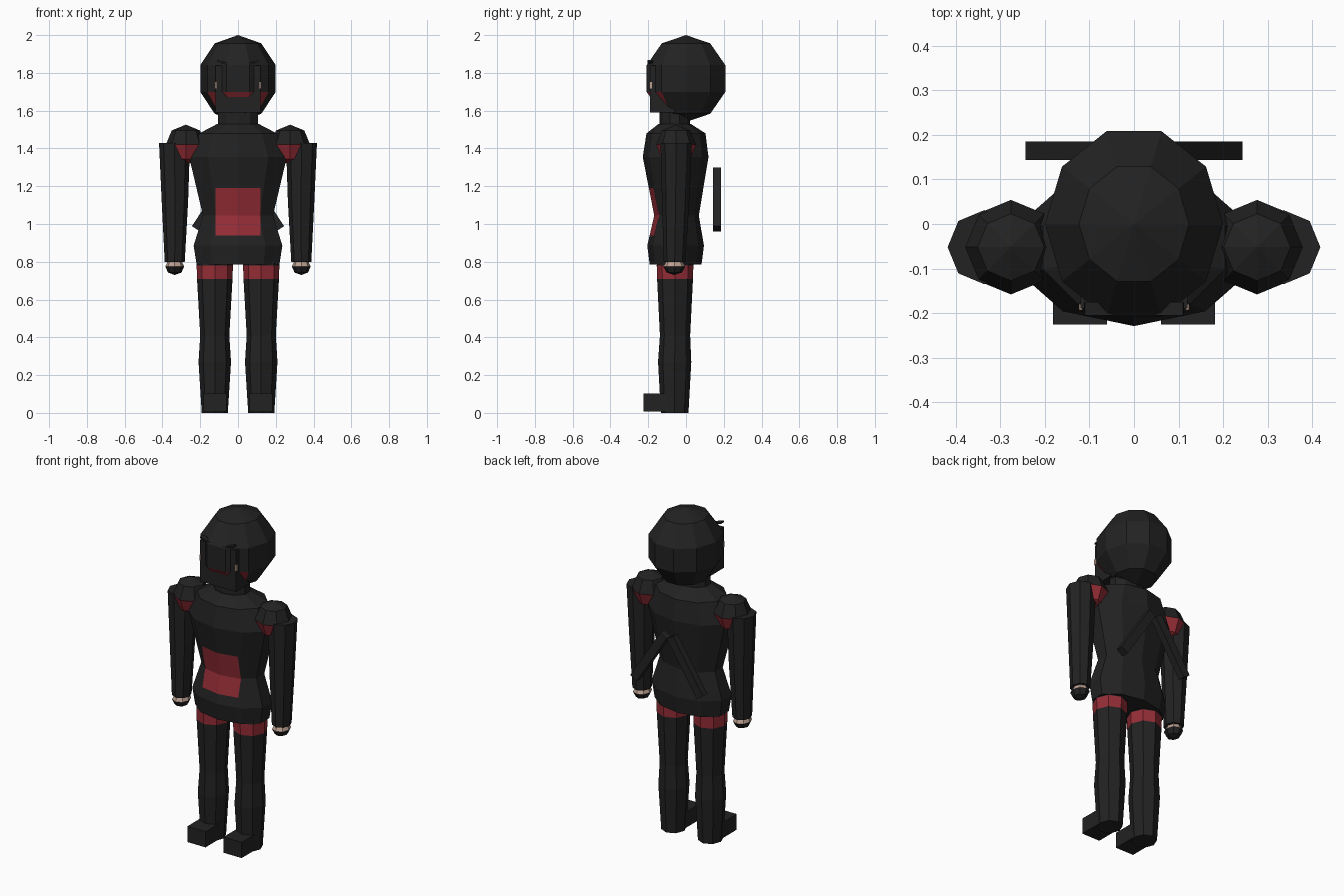
import bpy, bmesh, math
from mathutils import Matrix, Vector

cube = bpy.data.objects.get("Cube")
if cube:
    bpy.data.objects.remove(cube, do_unlink=True)


def material(name, rgb):
    m = bpy.data.materials.new(name)
    m.use_nodes = True
    m.diffuse_color = (*rgb, 1)
    m.node_tree.nodes["Principled BSDF"].inputs["Base Color"].default_value = (*rgb, 1)
    return m


BLACK = material("black cloth", (0.016, 0.016, 0.016))
RED = material("dark red", (0.30, 0.026, 0.037))
SKIN = material("skin", (0.50, 0.35, 0.28))


def finish(name, bm, mats, rule=None):
    """Turn a bmesh into an object; rule(face centre) picks the material slot."""
    bmesh.ops.recalc_face_normals(bm, faces=bm.faces)
    if rule:
        for f in bm.faces:
            f.material_index = int(rule(f.calc_center_median()))
    me = bpy.data.meshes.new(name)
    bm.to_mesh(me)
    bm.free()
    for m in mats:
        me.materials.append(m)
    ob = bpy.data.objects.new(name, me)
    bpy.context.collection.objects.link(ob)
    return ob


def loft(rings, sides):
    """Stack of polygon rings (z, x, y, radius x, radius y), a corner facing front."""
    bm = bmesh.new()
    loops = []
    for z, cx, cy, rx, ry in rings:
        angles = [2 * math.pi * i / sides for i in range(sides)]
        loops.append([bm.verts.new((cx + rx * math.sin(a), cy - ry * math.cos(a), z))
                      for a in angles])
    for low, high in zip(loops, loops[1:]):
        for i in range(sides):
            j = (i + 1) % sides
            bm.faces.new((low[i], low[j], high[j], high[i]))
    bm.faces.new(loops[0])
    bm.faces.new(loops[-1])
    return bm


def ball(centre, radii, segments, rings):
    bm = bmesh.new()
    bmesh.ops.create_uvsphere(bm, u_segments=segments, v_segments=rings, radius=1)
    turn = Matrix.Rotation(math.pi / 2, 4, "Z")
    bm.transform(Matrix.Translation(centre) @ Matrix.Diagonal((*radii, 1)) @ turn)
    return bm


def box(centre, size, tilt=0):
    bm = bmesh.new()
    bmesh.ops.create_cube(bm, size=1)
    bm.transform(Matrix.Translation(centre) @ Matrix.Rotation(tilt, 4, "Y")
                 @ Matrix.Diagonal((*size, 1)))
    return bm


# Head with a red patch below the front of the hood
finish("head", ball((0, 0, 1.77), (0.21, 0.23, 0.23), 10, 5), [BLACK, RED],
       lambda c: 1.6 < c.z < 1.69 and c.y < -0.12 and abs(c.x) < 0.1)

# Face mask block
finish("face_mask", box((0, -0.125, 1.715), (0.24, 0.13, 0.25)), [BLACK])

# Neck
finish("neck", loft([(1.49, 0, -0.06, 0.11, 0.08), (1.6, 0, -0.06, 0.11, 0.08)], 10), [BLACK])

# Torso, cut along the edges of the red belly panel
torso = loft([
    (0.785, 0, -0.055, 0.230, 0.137),
    (0.885, 0, -0.055, 0.247, 0.150),
    (1.045, 0, -0.050, 0.195, 0.118),
    (1.355, 0, -0.055, 0.272, 0.174),
    (1.48, 0, -0.053, 0.215, 0.156),
    (1.53, 0, -0.060, 0.115, 0.085)], 10)
for point, normal in [((0.12, 0, 0), (1, 0, 0)), ((-0.12, 0, 0), (1, 0, 0)),
                      ((0, 0, 0.94), (0, 0, 1)), ((0, 0, 1.19), (0, 0, 1))]:
    bmesh.ops.bisect_plane(torso, geom=torso.verts[:] + torso.edges[:] + torso.faces[:],
                           plane_co=Vector(point), plane_no=Vector(normal))
finish("torso", torso, [BLACK, RED],
       lambda c: 0.94 < c.z < 1.19 and abs(c.x) < 0.119 and c.y < -0.1)

for side, s in (("left", 1), ("right", -1)):
    # Brow and the sliver of skin beside the mask
    finish(side + "_brow", box((s * 0.08, -0.19, 1.855), (0.065, 0.03, 0.009), -s * 0.3), [BLACK])
    finish(side + "_cheek", box((s * 0.119, -0.186, 1.735), (0.008, 0.014, 0.035)), [SKIN])

    # Shoulder cap, red underneath
    finish(side + "_shoulder", ball((s * 0.276, -0.052, 1.42), (0.106, 0.106, 0.106), 8, 4),
           [BLACK, RED], lambda c: c.z < 1.42)

    # Sleeve
    finish(side + "_arm", loft([
        (0.80, s * 0.335, -0.06, 0.053, 0.058),
        (1.12, s * 0.334, -0.055, 0.070, 0.072),
        (1.43, s * 0.336, -0.052, 0.082, 0.083)], 8), [BLACK])

    # Hand, skin above and dark fingers below
    finish(side + "_hand", ball((s * 0.335, -0.062, 0.775), (0.05, 0.058, 0.045), 8, 4),
           [BLACK, SKIN], lambda c: c.z > 0.775)

    # Leg with a red band at the top of the thigh
    finish(side + "_leg", loft([
        (0.0, s * 0.123, -0.06, 0.069, 0.073),
        (0.27, s * 0.123, -0.06, 0.086, 0.088),
        (0.41, s * 0.123, -0.058, 0.077, 0.080),
        (0.71, s * 0.123, -0.058, 0.094, 0.095),
        (0.78, s * 0.123, -0.058, 0.096, 0.097),
        (0.83, s * 0.123, -0.058, 0.092, 0.095)], 8),
        [BLACK, RED], lambda c: 0.71 < c.z < 0.78)

    # Foot
    finish(side + "_foot", box((s * 0.121, -0.145, 0.055), (0.122, 0.16, 0.095)), [BLACK])

    # Slanted bar behind the back
    finish(side + "_back_bar", box((s * 0.122, 0.164, 1.13), (0.05, 0.042, 0.37),
                                   -s * math.radians(33)), [BLACK])
